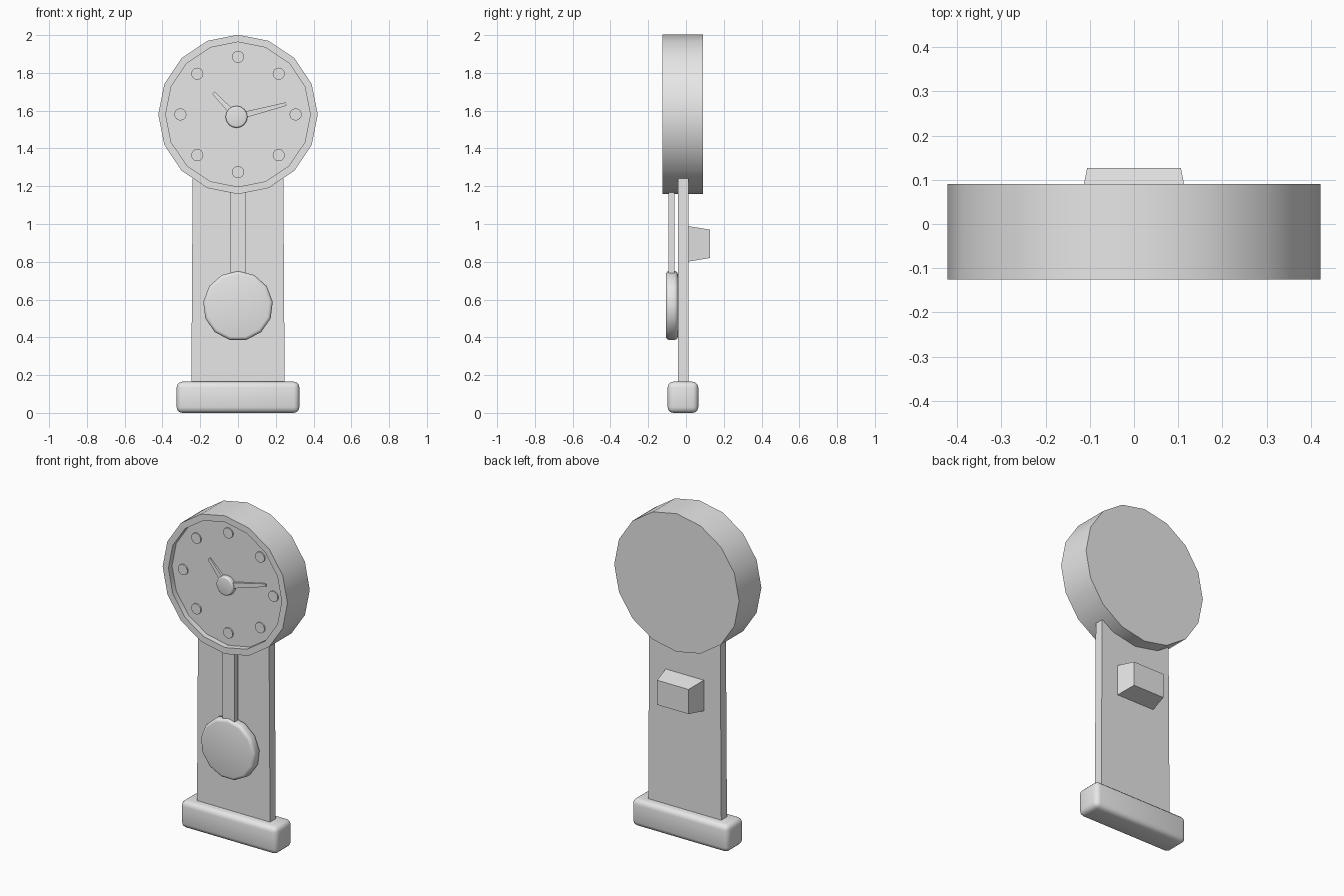
import bpy, bmesh
from math import sin, cos, pi, radians
from mathutils import Vector

cube = bpy.data.objects.get("Cube")
if cube:
    bpy.data.objects.remove(cube, do_unlink=True)

GREY = (0.8, 0.8, 0.8, 1)
grey = bpy.data.materials.new("plain grey")
grey.use_nodes = True
grey.diffuse_color = GREY
grey.node_tree.nodes["Principled BSDF"].inputs["Base Color"].default_value = GREY


def finish(bm, name, bevel=0, segments=3):
    """Turn a bmesh into a shaded object, with optional rounded edges."""
    bmesh.ops.recalc_face_normals(bm, faces=bm.faces)
    mesh = bpy.data.meshes.new(name)
    bm.to_mesh(mesh)
    bm.free()
    mesh.materials.append(grey)
    obj = bpy.data.objects.new(name, mesh)
    bpy.context.collection.objects.link(obj)
    bpy.ops.object.select_all(action="DESELECT")
    obj.select_set(True)
    bpy.context.view_layer.objects.active = obj
    if bevel:
        mod = obj.modifiers.new("rounded edges", "BEVEL")
        mod.width, mod.segments = bevel, segments
        mod.limit_method, mod.angle_limit = "ANGLE", radians(40)
        bpy.ops.object.modifier_apply(modifier=mod.name)
    bpy.ops.object.shade_smooth_by_angle(angle=radians(32))
    return obj


def loft(name, rings, bevel=0):
    """Join matching rings of points and cap both ends."""
    bm = bmesh.new()
    loops = [[bm.verts.new(p) for p in ring] for ring in rings]
    count = len(loops[0])
    for a, b in zip(loops, loops[1:]):
        for i in range(count):
            j = (i + 1) % count
            bm.faces.new((a[i], a[j], b[j], b[i]))
    bm.faces.new(loops[0])
    bm.faces.new(loops[-1])
    return finish(bm, name, bevel)


def disc(name, x, z, sides, profile, bevel=0):
    """Turned part about the y axis; profile is (radius, y) pairs."""
    angles = [2 * pi * i / sides for i in range(sides)]
    return loft(name, [[(x + r * sin(a), y, z + r * cos(a)) for a in angles]
                       for r, y in profile], bevel)


def rect(hx, z0, z1, y):
    return [(-hx, y, z0), (hx, y, z0), (hx, y, z1), (-hx, y, z1)]


def slab(hx, y0, y1, z):
    return [(-hx, y0, z), (hx, y0, z), (hx, y1, z), (-hx, y1, z)]


# Stand
loft("base", [slab(0.325, -0.097, 0.065, z) for z in (0, 0.165)], bevel=0.03)
loft("back_panel", [slab(0.247, -0.043, 0.012, 0.14), slab(0.24, -0.043, 0.012, 1.24)])
loft("rear_block", [rect(0.13, 0.80, 0.99, 0.005), rect(0.106, 0.82, 0.97, 0.127)])

# Clock head with a recessed dial
HEAD_Z, DIAL_Y = 1.58, -0.09
disc("clock_case", 0, HEAD_Z, 16,
     [(0.422, 0.09), (0.422, -0.125), (0.383, -0.125), (0.383, DIAL_Y)])

# Hour dots
for i in range(8):
    a = i * pi / 4
    disc(f"hour_dot_{i + 1}", 0.305 * sin(a), HEAD_Z + 0.305 * cos(a), 16,
         [(0.032, DIAL_Y + 0.01), (0.032, DIAL_Y - 0.008)])

# Hands, tapering towards the tip, and their hub
HUB = Vector((-0.008, 0, 1.567))


def hand(name, tip_x, tip_z, root_width, tip_width):
    tip = Vector((tip_x, 0, tip_z))
    along = (tip - HUB).normalized()
    side = Vector((-along.z, 0, along.x))
    back = DIAL_Y + 0.005
    rings = []
    for centre, width, front in ((HUB, root_width, DIAL_Y - 0.02),
                                 (tip, tip_width, DIAL_Y - 0.008)):
        rings.append([centre + side * s * width / 2 + Vector((0, y, 0))
                      for s, y in ((-1, back), (1, back), (1, front), (-1, front))])
    loft(name, rings)


hand("minute_hand", 0.255, 1.635, 0.036, 0.018)
hand("hour_hand", -0.13, 1.695, 0.032, 0.018)
disc("hand_hub", HUB.x, HUB.z, 16, [(0.058, DIAL_Y + 0.005), (0.058, -0.121)], bevel=0.01)

# Pendulum
loft("pendulum_rod", [slab(0.042, -0.092, -0.06, z) for z in (0.6, 1.2)])
disc("pendulum_bob", 0, 0.566, 13, [(0.185, -0.043), (0.185, -0.107)], bevel=0.018)
